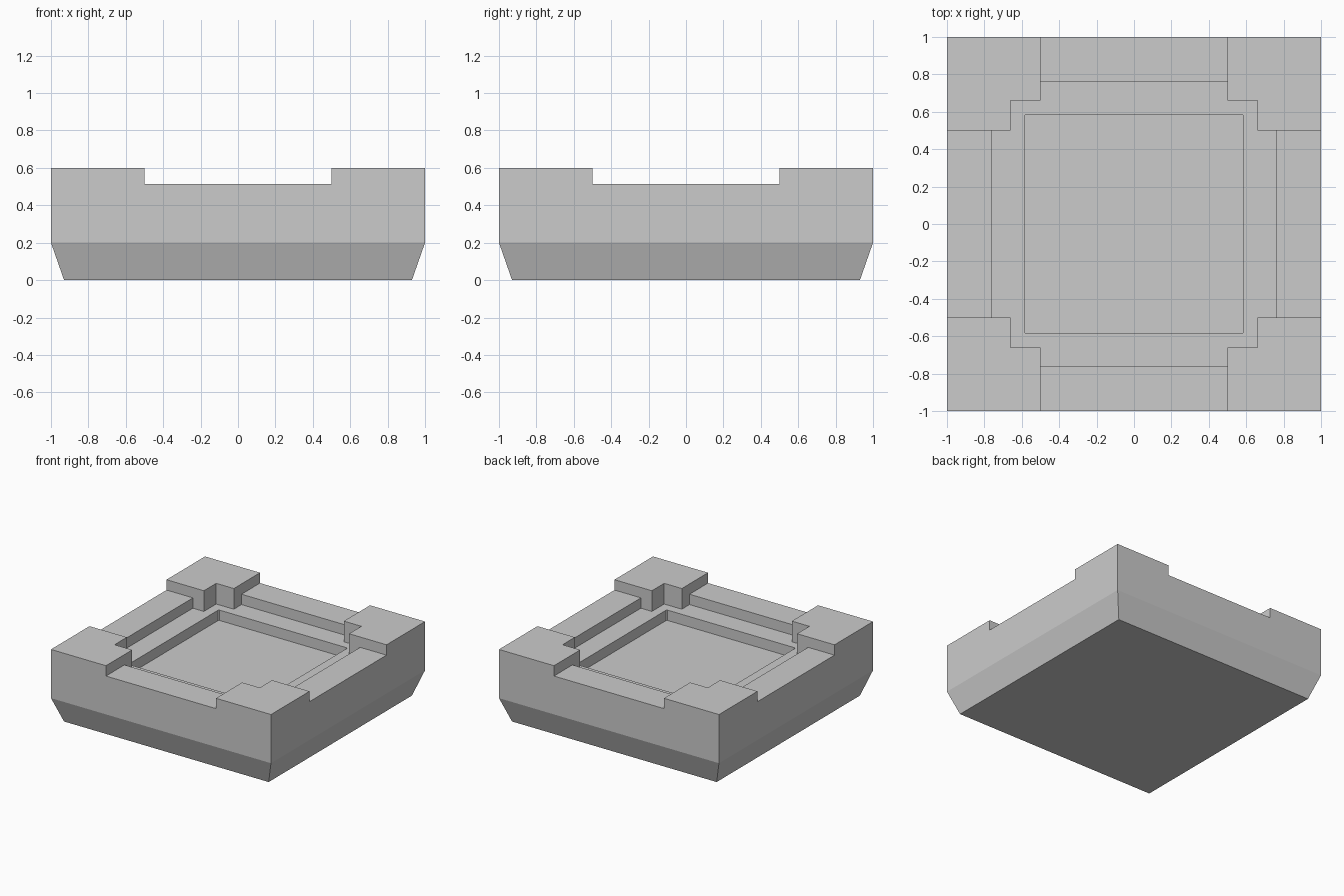
import bpy
import bmesh

if "Cube" in bpy.data.objects:
    bpy.data.objects.remove(bpy.data.objects["Cube"])


def loft(name, rings):
    """Closed solid through a stack of (outline, z) rings with equal point counts."""
    bm = bmesh.new()
    loops = [[bm.verts.new((x, y, z)) for x, y in pts] for pts, z in rings]
    n = len(loops[0])
    for low, high in zip(loops, loops[1:]):
        for i in range(n):
            j = (i + 1) % n
            bm.faces.new((low[i], low[j], high[j], high[i]))
    bm.faces.new(loops[0][::-1])
    bm.faces.new(loops[-1])
    bmesh.ops.recalc_face_normals(bm, faces=bm.faces)
    mesh = bpy.data.meshes.new(name)
    bm.to_mesh(mesh)
    bm.free()
    obj = bpy.data.objects.new(name, mesh)
    bpy.context.collection.objects.link(obj)
    return obj


def rect(hx, hy):
    return [(-hx, -hy), (hx, -hy), (hx, hy), (-hx, hy)]


def turned(quarter):
    """Repeat a one-quadrant outline four times around the centre."""
    pts = []
    for _ in range(4):
        pts += quarter
        quarter = [(-y, x) for x, y in quarter]
    return pts


def cut(target, name, outline, z):
    """Remove everything above z inside the outline."""
    cutter = loft(name, [(outline, z), (outline, 0.8)])
    cutter.hide_render = True
    mod = target.modifiers.new(name, 'BOOLEAN')
    mod.operation = 'DIFFERENCE'
    mod.solver = 'EXACT'
    mod.object = cutter
    bpy.context.view_layer.objects.active = target
    bpy.ops.object.modifier_apply(modifier=name)
    bpy.data.objects.remove(cutter)


# Block with a tapered foot
tray = loft("stepped_tray", [(rect(0.93, 0.93), 0), (rect(1, 1), 0.2), (rect(1, 1), 0.6)])

# Cross-shaped lowering that leaves four raised corners
cut(tray, "cross_channel", turned([(1.2, -0.5), (1.2, 0.5), (0.5, 0.5), (0.5, 1.2)][1:3] + [(0.5, 1.2)]), 0.515)

# Stepped well inside the corners
cut(tray, "stepped_well", turned([(0.76, 0.5), (0.66, 0.5), (0.66, 0.66), (0.5, 0.66), (0.5, 0.76)]), 0.43)

# Square pit with tiny clipped corners
cut(tray, "centre_pit", turned([(0.586, 0.578), (0.578, 0.586)]), 0.345)
